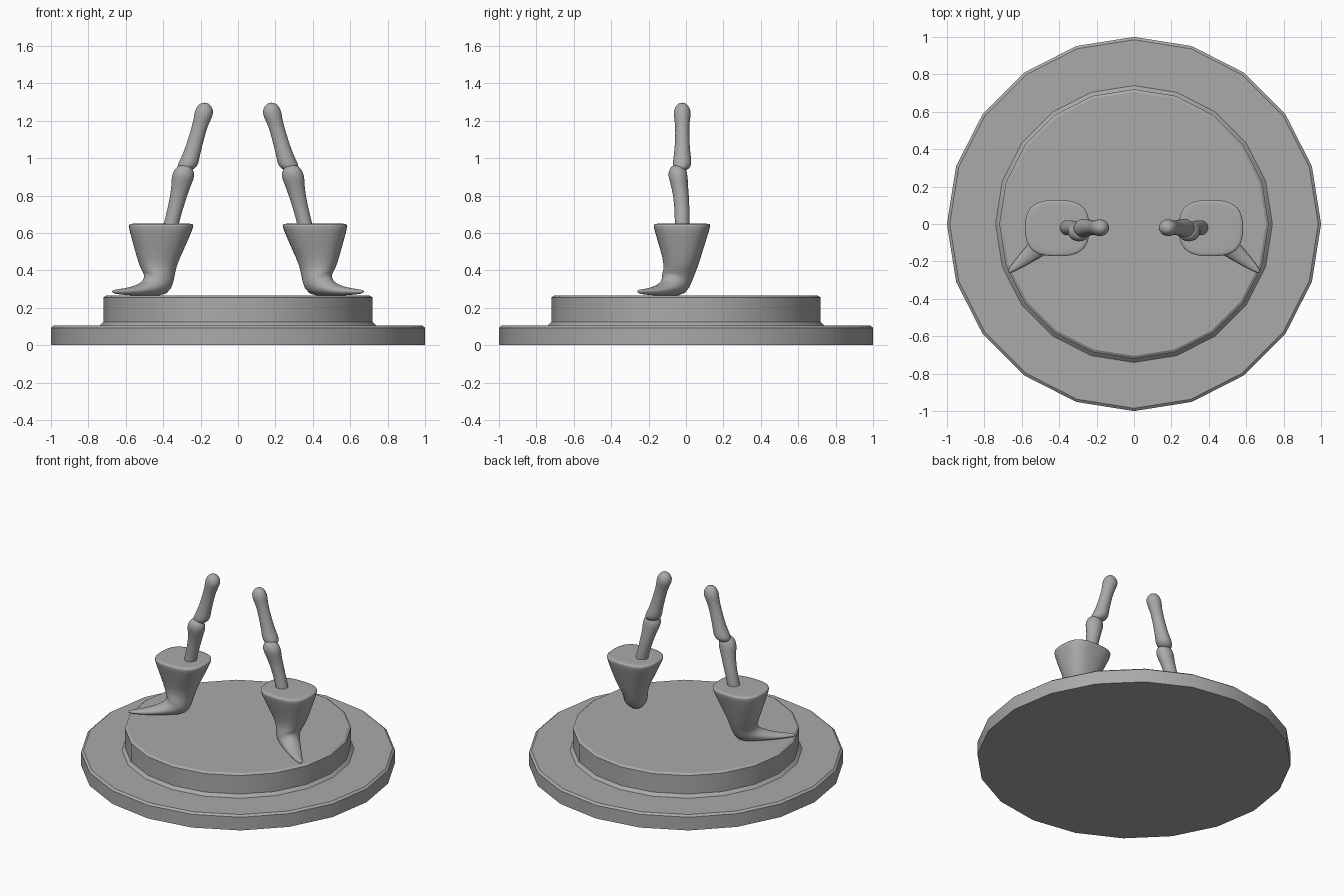
import bpy, bmesh, math
from mathutils import Vector

cube = bpy.data.objects.get("Cube")
if cube:
    bpy.data.objects.remove(cube, do_unlink=True)

grey = bpy.data.materials.new("stone grey")
grey.use_nodes = True
COLOR = (0.4, 0.4, 0.4, 1)
grey.diffuse_color = COLOR
grey.node_tree.nodes["Principled BSDF"].inputs["Base Color"].default_value = COLOR

# Horizontal direction in which the left toe points
TOE = Vector((0.766, -0.643, 0))
SIDE = Vector((0.643, 0.766, 0))
HEEL = Vector((0.40, -0.03, 0))


def section(x, y, z, a, b, yaw=0, n=2, pitch=0, segs=24):
    """Oval section around a centre, tipped forward along the toe by pitch."""
    points, p = [], math.radians(pitch)
    fore = TOE * math.cos(p) + Vector((0, 0, math.sin(p)))
    for i in range(segs):
        t = 2 * math.pi * i / segs
        s = t - math.radians(yaw)
        r = (abs(math.cos(s) / a) ** n + abs(math.sin(s) / b) ** n) ** (-1 / n)
        d = Vector((r * math.cos(t), r * math.sin(t), 0))
        points.append(Vector((x, y, z)) + fore * d.dot(TOE) + SIDE * d.dot(SIDE))
    return points


def loft(name, rings, sx=1, subdivide=True):
    """Skin a stack of sections, closed at both ends."""
    bm = bmesh.new()
    loops = [[bm.verts.new((p.x * sx, p.y, p.z)) for p in r] for r in rings]
    for lo, hi in zip(loops, loops[1:]):
        for i in range(len(lo)):
            j = (i + 1) % len(lo)
            bm.faces.new((lo[i], lo[j], hi[j], hi[i]))
    bm.faces.new(loops[0])
    bm.faces.new(loops[-1])
    bmesh.ops.recalc_face_normals(bm, faces=bm.faces)
    mesh = bpy.data.meshes.new(name)
    bm.to_mesh(mesh)
    bm.free()
    mesh.materials.append(grey)
    obj = bpy.data.objects.new(name, mesh)
    bpy.context.collection.objects.link(obj)
    if subdivide:
        mod = obj.modifiers.new("Subdivision", "SUBSURF")
        mod.levels = mod.render_levels = 1
        mesh.polygons.foreach_set("use_smooth", [True] * len(mesh.polygons))
    else:
        bpy.ops.object.select_all(action="DESELECT")
        obj.select_set(True)
        bpy.context.view_layer.objects.active = obj
        bpy.ops.object.shade_smooth_by_angle(angle=math.radians(25))
    return obj


# Stepped round pedestal
STEPS = [(1, 0), (1, 0.093), (0.985, 0.105), (0.74, 0.105), (0.72, 0.125),
         (0.72, 0.255), (0.705, 0.265)]
loft("pedestal", [section(0, 0, z, r, r, segs=20) for r, z in STEPS], subdivide=False)

# Boot shaft: x, y, z, half width, half depth, yaw, squareness
SHAFT = [(0.41, -0.022, 0.65, 0.10, 0.085, 0, 3),
         (0.41, -0.022, 0.65, 0.163, 0.142, 0, 3),
         (0.41, -0.022, 0.646, 0.174, 0.152, 0, 3),
         (0.412, -0.022, 0.625, 0.172, 0.15, 0, 3),
         (0.42, -0.023, 0.52, 0.135, 0.117, 0, 2.7),
         (0.43, -0.024, 0.42, 0.097, 0.087, -15, 2.3)]
# Boot foot: distance along toe, z, half height, half width, pitch
FOOT = [(0.03, 0.36, 0.09, 0.078, 20), (0.045, 0.325, 0.088, 0.073, 45),
        (0.10, 0.306, 0.045, 0.064, 70), (0.17, 0.293, 0.029, 0.051, 85),
        (0.26, 0.286, 0.018, 0.034, 90), (0.335, 0.286, 0.012, 0.016, 90),
        (0.355, 0.287, 0.006, 0.006, 90)]
# Leg bones: x, y, z, half width, half depth
THIGH = [(0.18, -0.02, 1.297, 0.012, 0.012), (0.18, -0.02, 1.285, 0.034, 0.032),
         (0.18, -0.02, 1.25, 0.053, 0.048), (0.189, -0.02, 1.212, 0.048, 0.043),
         (0.205, -0.02, 1.17, 0.042, 0.037), (0.225, -0.02, 1.1, 0.043, 0.038),
         (0.246, -0.02, 1.03, 0.046, 0.043), (0.261, -0.02, 0.985, 0.052, 0.05),
         (0.272, -0.022, 0.955, 0.056, 0.05), (0.285, -0.03, 0.93, 0.03, 0.03)]
SHIN = [(0.288, -0.045, 0.965, 0.028, 0.025), (0.29, -0.045, 0.94, 0.05, 0.046),
        (0.293, -0.043, 0.905, 0.064, 0.053), (0.302, -0.036, 0.86, 0.053, 0.046),
        (0.317, -0.026, 0.8, 0.046, 0.042), (0.338, -0.021, 0.72, 0.041, 0.04),
        (0.357, -0.02, 0.65, 0.041, 0.04), (0.365, -0.02, 0.6, 0.041, 0.04)]

for side, sx in (("left", 1), ("right", -1)):
    boot = [section(*row) for row in SHAFT]
    for u, z, a, b, pitch in FOOT:
        c = HEEL + TOE * u
        boot.append(section(c.x, c.y, z, a, b, -40, 2, pitch))
    loft(side + "_boot", boot, sx)
    loft(side + "_upper_leg", [section(*row) for row in THIGH], sx)
    loft(side + "_lower_leg", [section(*row) for row in SHIN], sx)
